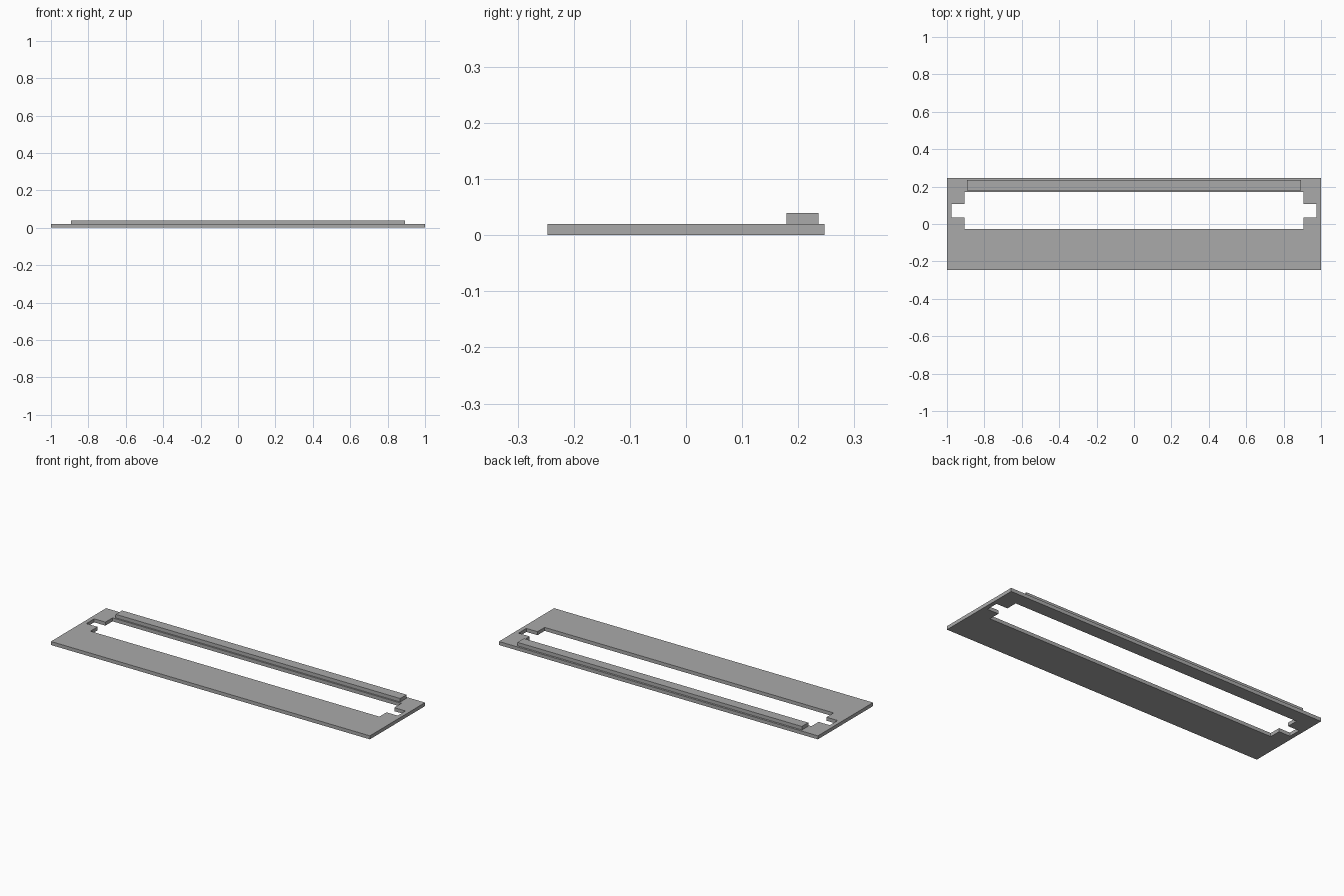
import bpy
import bmesh

if "Cube" in bpy.data.objects:
    bpy.data.objects.remove(bpy.data.objects["Cube"], do_unlink=True)

THICK = 0.02

grey = bpy.data.materials.new("plain_grey")
grey.use_nodes = True
grey.diffuse_color = (0.4, 0.4, 0.4, 1)
grey.node_tree.nodes["Principled BSDF"].inputs["Base Color"].default_value = (0.4, 0.4, 0.4, 1)


def rectangle(x, y0, y1):
    return [(-x, y0), (x, y0), (x, y1), (-x, y1)]


def extruded_part(name, loops, z, height):
    """Fill an outline (with optional holes) and extrude it upward."""
    bm = bmesh.new()
    for loop in loops:
        verts = [bm.verts.new((x, y, z)) for x, y in loop]
        for i, v in enumerate(verts):
            bm.edges.new((verts[i - 1], v))
    bmesh.ops.triangle_fill(bm, edges=bm.edges[:], use_beauty=True, normal=(0, 0, 1))
    top = bmesh.ops.extrude_face_region(bm, geom=bm.faces[:], use_keep_orig=True)
    moved = [g for g in top["geom"] if isinstance(g, bmesh.types.BMVert)]
    bmesh.ops.translate(bm, verts=moved, vec=(0, 0, height))
    bmesh.ops.recalc_face_normals(bm, faces=bm.faces[:])
    mesh = bpy.data.meshes.new(name)
    bm.to_mesh(mesh)
    bm.free()
    mesh.materials.append(grey)
    obj = bpy.data.objects.new(name, mesh)
    bpy.context.collection.objects.link(obj)
    return obj


# Window opening: long slot with a notch at each end, mirrored in x
right_half = [(0.906, -0.028), (0.906, 0.036), (0.976, 0.036),
              (0.976, 0.106), (0.906, 0.106), (0.906, 0.17)]
opening = right_half + [(-x, y) for x, y in reversed(right_half)]

# Flat base plate with the opening cut through
extruded_part("base_plate", [rectangle(1.0, -0.247, 0.247), opening], 0, THICK)

# Raised bar along the back edge
extruded_part("raised_bar", [rectangle(0.892, 0.179, 0.236)], THICK, THICK)
